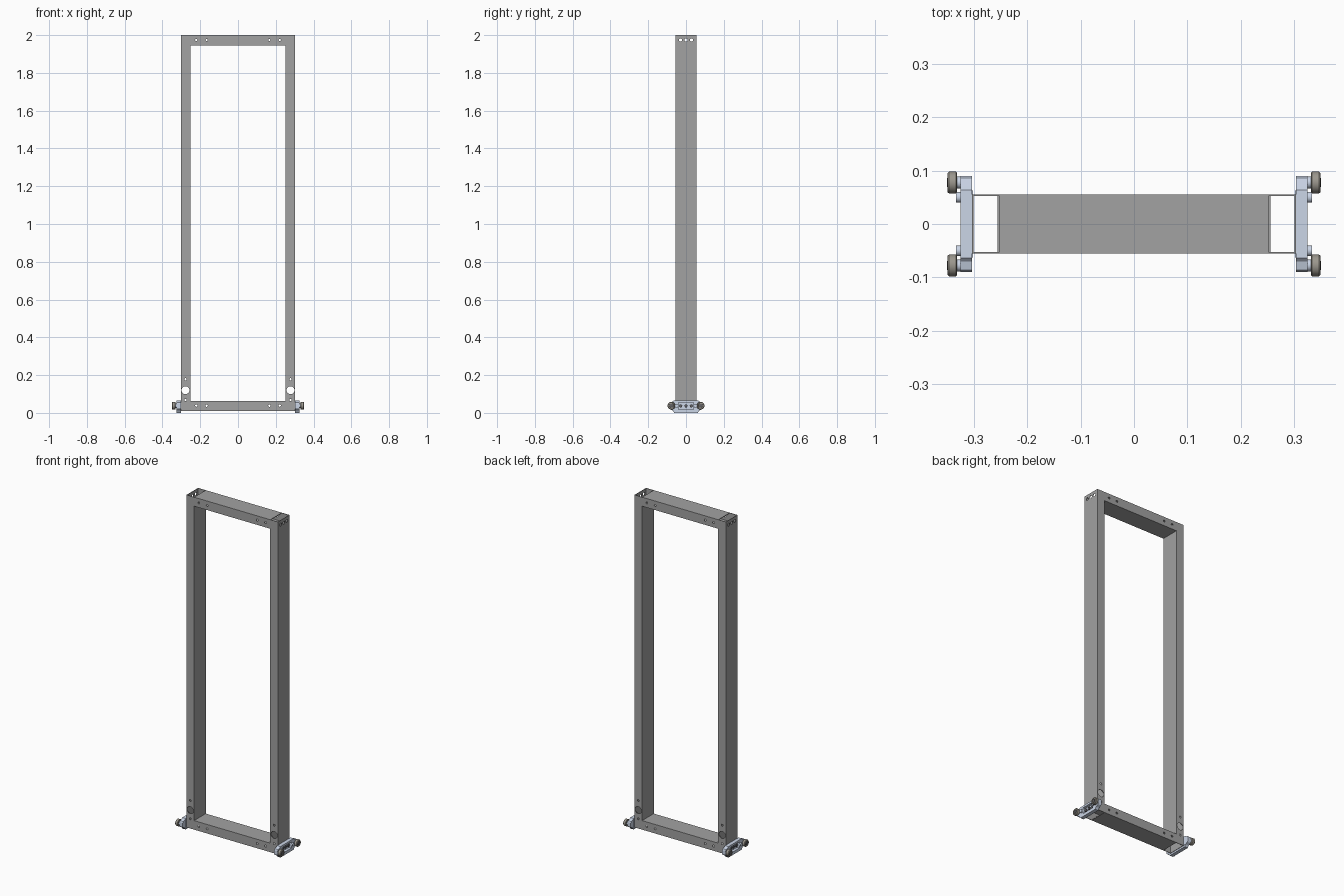
import bpy, bmesh, math
from mathutils import Matrix, Vector

if "Cube" in bpy.data.objects:
    bpy.data.objects.remove(bpy.data.objects["Cube"])


def material(name, col):
    m = bpy.data.materials.new(name)
    m.diffuse_color = (*col, 1)
    m.use_nodes = True
    m.node_tree.nodes["Principled BSDF"].inputs["Base Color"].default_value = m.diffuse_color
    return m


STEEL = material("grey_steel", (0.36, 0.36, 0.36))
BLUE = material("pale_blue_metal", (0.60, 0.67, 0.80))
TYRE = material("tyre", (0.33, 0.31, 0.27))
DARK = material("dark_metal", (0.12, 0.12, 0.13))


def finish(name, bm, mat=None):
    bmesh.ops.recalc_face_normals(bm, faces=bm.faces)
    me = bpy.data.meshes.new(name)
    bm.to_mesh(me)
    bm.free()
    ob = bpy.data.objects.new(name, me)
    bpy.context.collection.objects.link(ob)
    if mat:
        me.materials.append(mat)
    return ob


def box(name, lo, hi, mat=None):
    lo, hi = Vector(lo), Vector(hi)
    bm = bmesh.new()
    bmesh.ops.create_cube(bm, size=1)
    bmesh.ops.scale(bm, vec=hi - lo, verts=bm.verts)
    bmesh.ops.translate(bm, vec=(lo + hi) / 2, verts=bm.verts)
    return finish(name, bm, mat)


def lathe(name, profile, y, z, mat=None, n=32):
    """Spin (x, radius) points about an x-parallel axis through (y, z)."""
    bm = bmesh.new()
    rings = [[bm.verts.new((x, y + r * math.cos(2 * math.pi * i / n),
                            z + r * math.sin(2 * math.pi * i / n))) for i in range(n)]
             for x, r in profile]
    for a, b in zip(rings, rings[1:]):
        for i in range(n):
            bm.faces.new((a[i], a[(i + 1) % n], b[(i + 1) % n], b[i]))
    bm.faces.new(rings[0])
    bm.faces.new(rings[-1])
    return finish(name, bm, mat)


def drill_y(x, z, r):
    """Cutter cylinder running front to back."""
    bm = bmesh.new()
    bmesh.ops.create_cone(bm, cap_ends=True, segments=24, radius1=r, radius2=r, depth=0.3)
    bmesh.ops.transform(bm, verts=bm.verts, matrix=Matrix.Translation((x, 0, z)) @
                        Matrix.Rotation(math.pi / 2, 4, 'X'))
    return finish("cutter", bm)


def select(ob):
    bpy.ops.object.select_all(action='DESELECT')
    ob.select_set(True)
    bpy.context.view_layer.objects.active = ob


def cut(ob, cutters):
    for c in cutters:
        c.hide_render = True
        m = ob.modifiers.new("cut", 'BOOLEAN')
        m.operation, m.solver, m.object = 'DIFFERENCE', 'EXACT', c
        select(ob)
        bpy.ops.object.modifier_apply(modifier=m.name)
        bpy.data.objects.remove(c)


def mirror_x(ob):
    ob.modifiers.new("mirror", 'MIRROR').use_mirror_merge = False


def smooth(ob):
    select(ob)
    bpy.ops.object.shade_smooth_by_angle(angle=math.radians(35))


T = 0.003                    # sheet thickness
XI, XO, Y = 0.252, 0.303, 0.055
Z0, Z1, H = 0.01, 2.0, 0.054

# Side posts: open-ended box sections, pierced where the beams meet them
post = box("side_post", (XI, -Y, Z0), (XO, Y, Z1), STEEL)
cutters = [box("cutter", (XI + T, -Y + T, -0.1), (XO - T, Y - T, 2.1))]
for lo, hi in ((-0.1, Z0 + H - T), (Z1 - H + T, 2.1)):
    cutters.append(box("cutter", (XI - 0.01, -Y + T, lo), (XI + 0.02, Y - T, hi)))
cutters += [drill_y(0.278, 0.12, 0.021), drill_y(0.278, 0.068, 0.006), drill_y(0.278, 0.178, 0.006)]
for y in (-0.029, 0, 0.029):
    cutters.append(lathe("cutter", [(0.28, 0.009), (0.32, 0.009)], y, 1.974, n=24))
cut(post, cutters)
mirror_x(post)

# Cross beams: hollow box sections with bolt holes
for name, z in (("bottom_beam", Z0), ("top_beam", Z1 - H)):
    beam = box(name, (-XI, -Y, z), (XI, Y, z + H), STEEL)
    cutters = [box("cutter", (-0.4, -Y + T, z + T), (0.4, Y - T, z + H - T))]
    cutters += [drill_y(s * x, z + H / 2 + 0.001, 0.006) for s in (-1, 1) for x in (0.166, 0.221)]
    cut(beam, cutters)

# Mounting plate between post and wheel carrier
mirror_x(box("mounting_plate", (0.301, -0.063, 0.012), (0.305, 0.063, 0.062), BLUE))

# Wheel carrier: tapered block with a recessed outer face
half = [(0.062, 0.0), (0.07, 0.012), (0.086, 0.02), (0.09, 0.026),
        (0.09, 0.05), (0.086, 0.056), (0.07, 0.06), (0.064, 0.066)]
outline = half + [(-y, z) for y, z in reversed(half)]
bm = bmesh.new()
face = bm.faces.new([bm.verts.new((0.303, y, z)) for y, z in outline])
ext = bmesh.ops.extrude_face_region(bm, geom=[face])
bmesh.ops.translate(bm, vec=(0.022, 0, 0),
                    verts=[v for v in ext["geom"] if isinstance(v, bmesh.types.BMVert)])
carrier = finish("wheel_carrier", bm, BLUE)
cut(carrier, [box("cutter", (0.310, -0.04, 0.018), (0.34, 0.04, 0.054))])
mirror_x(carrier)

# Bolts in the recess
for i, y in enumerate((-0.028, 0, 0.028)):
    bolt = lathe(f"carrier_bolt_{i}", [(0.309, 0.009), (0.318, 0.009)], y, 0.037, DARK, 6)
    mirror_x(bolt)

# Wheels, axles and stop pads at both ends of each carrier
for end, s in (("front", -1), ("back", 1)):
    y, z = s * 0.0775, 0.038
    axle = lathe(end + "_axle", [(0.32, 0.011), (0.334, 0.011)], y, z, BLUE, 24)
    wheel = lathe(end + "_wheel", [(0.331, 0.012), (0.331, 0.018), (0.333, 0.0205), (0.346, 0.0205),
                                   (0.349, 0.018), (0.349, 0.013), (0.346, 0.012)], y, z, TYRE)
    hub = lathe(end + "_hub", [(0.345, 0.010), (0.349, 0.010), (0.350, 0.007)], y, z, DARK, 24)
    pad = lathe(end + "_stop_pad", [(0.324, 0.010), (0.333, 0.010)], s * 0.05, 0.037, BLUE, 24)
    for ob in (axle, wheel, hub, pad):
        smooth(ob)
        mirror_x(ob)
